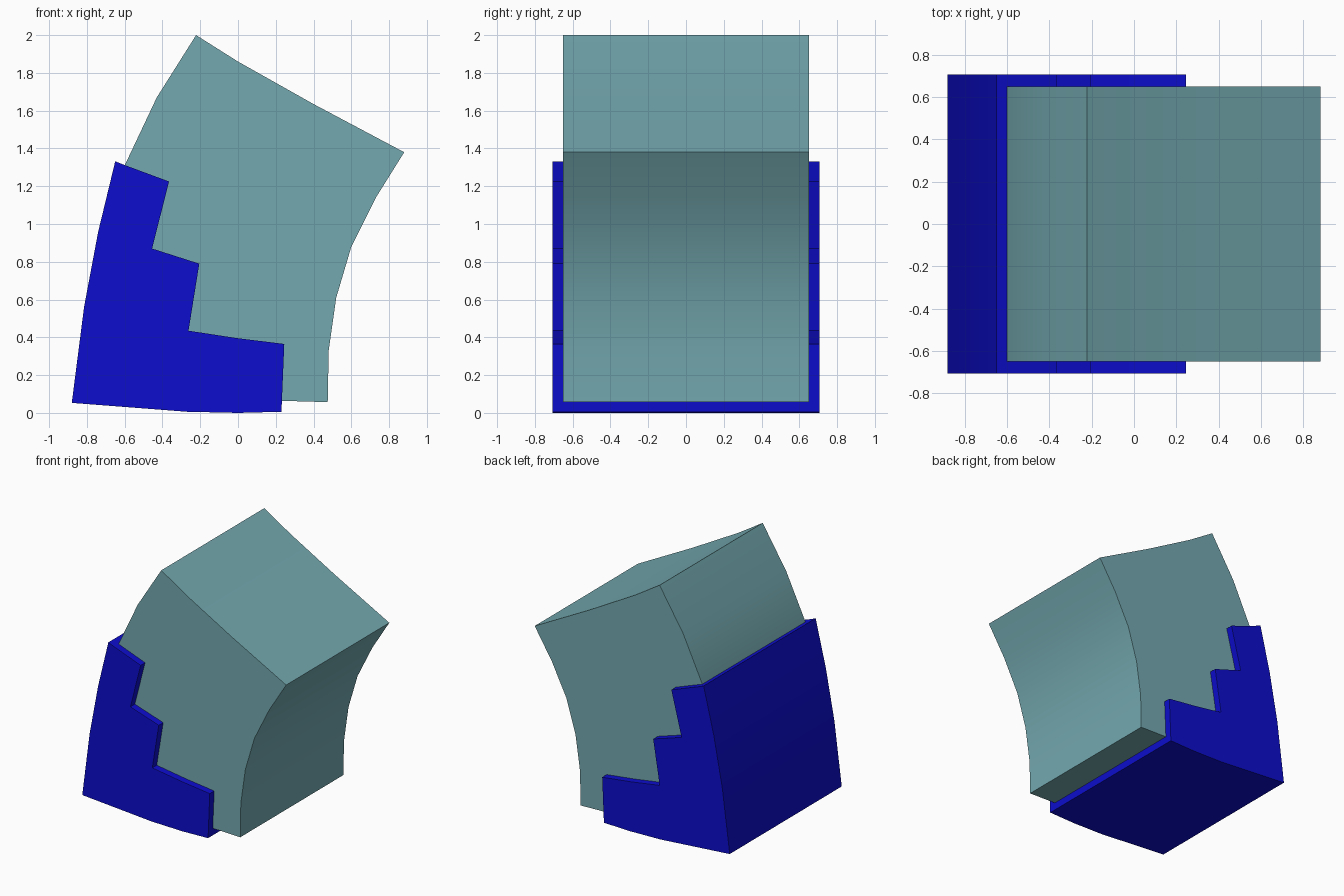
import bpy
import bmesh

if "Cube" in bpy.data.objects:
    bpy.data.objects.remove(bpy.data.objects["Cube"])


def material(name, color):
    m = bpy.data.materials.new(name)
    m.diffuse_color = (*color, 1.0)
    m.use_nodes = True
    m.node_tree.nodes["Principled BSDF"].inputs["Base Color"].default_value = m.diffuse_color
    return m


def prism(name, profile, half_width, mat):
    """Extrude an x-z outline along y, smooth on its gentle bends."""
    bm = bmesh.new()
    front = bm.faces.new([bm.verts.new((x, -half_width, z)) for x, z in profile])
    ext = bmesh.ops.extrude_face_region(bm, geom=[front], use_keep_orig=True)
    for v in ext["geom"]:
        if isinstance(v, bmesh.types.BMVert):
            v.co.y = half_width
    bmesh.ops.recalc_face_normals(bm, faces=bm.faces)
    mesh = bpy.data.meshes.new(name)
    bm.to_mesh(mesh)
    bm.free()
    mesh.materials.append(mat)
    ob = bpy.data.objects.new(name, mesh)
    bpy.context.collection.objects.link(ob)
    bpy.ops.object.select_all(action='DESELECT')
    ob.select_set(True)
    bpy.context.view_layer.objects.active = ob
    bpy.ops.object.shade_smooth_by_angle(angle=0.5)
    return ob


teal = material("dusty teal", (0.175, 0.40, 0.435))
blue = material("deep blue", (0.004, 0.004, 0.62))

# Bent block, fanning out towards its top
block = [(-0.82, 0.105), (-0.27, 0.066), (0.0, 0.06), (0.23, 0.064), (0.475, 0.057),
         (0.48, 0.33), (0.52, 0.61), (0.60, 0.88), (0.73, 1.14), (0.88, 1.38),
         (0.40, 1.635), (0.0, 1.86), (-0.222, 2.0),
         (-0.43, 1.67), (-0.60, 1.31), (-0.69, 0.95), (-0.76, 0.56)]
prism("bent_block", block, 0.65, teal)

# Stepped corner wrap around its lower back
wrap = [(-0.88, 0.053), (-0.27, 0.006), (0.0, 0.0), (0.23, 0.006),
        (0.245, 0.365), (0.0, 0.395), (-0.262, 0.435), (-0.205, 0.79), (-0.455, 0.87),
        (-0.365, 1.225), (-0.60, 1.312), (-0.65, 1.332), (-0.74, 0.96), (-0.815, 0.56)]
prism("stepped_wrap", wrap, 0.706, blue)
